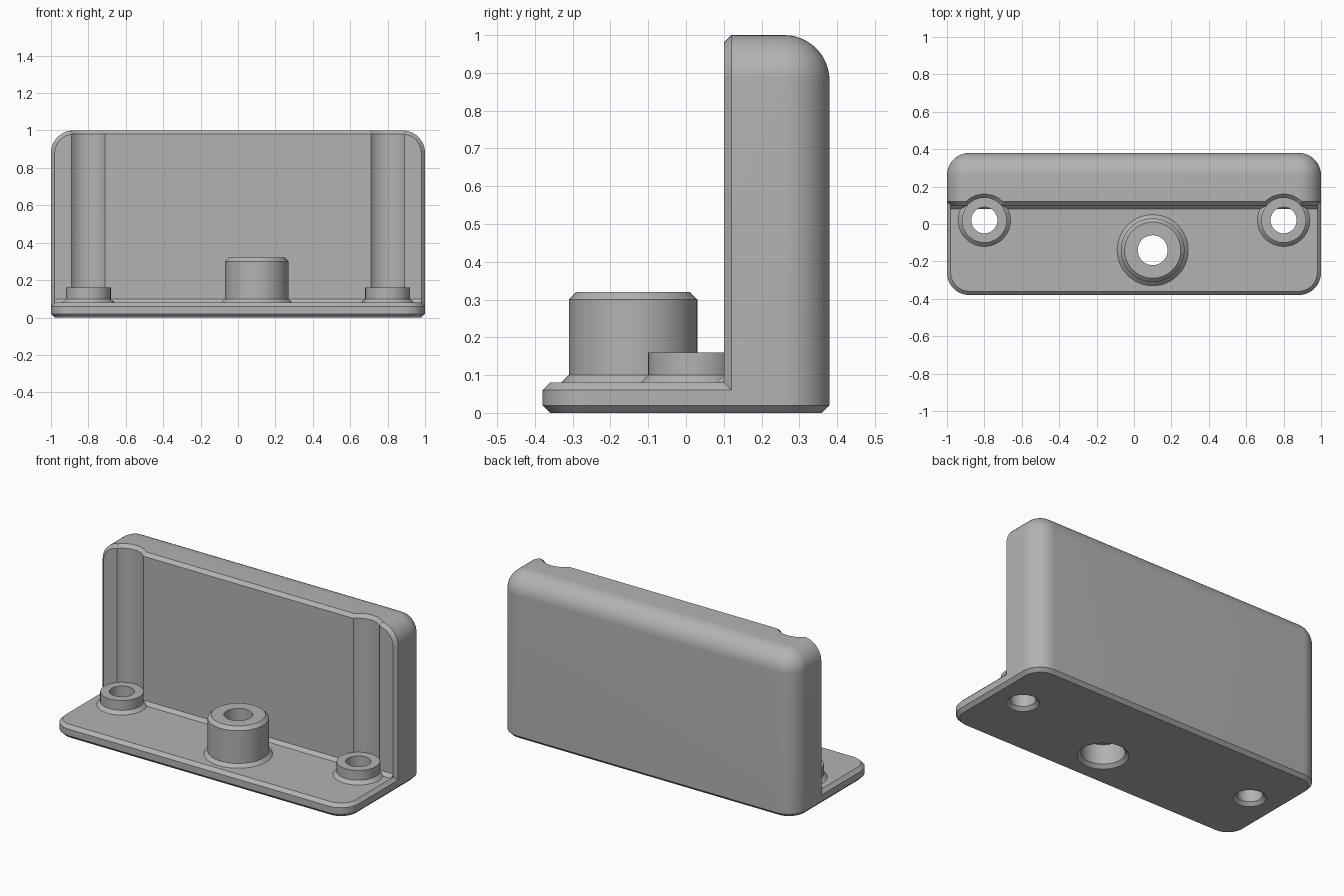
import bpy, bmesh, math

cube = bpy.data.objects.get("Cube")
if cube:
    bpy.data.objects.remove(cube)

grey = bpy.data.materials.new("plain grey")
grey.use_nodes = True
COLOUR = (0.45, 0.45, 0.45, 1)
grey.diffuse_color = COLOUR
grey.node_tree.nodes["Principled BSDF"].inputs["Base Color"].default_value = COLOUR

R, BEV = 0.12, 0.02          # corner radius and chamfer size
QUARTER = [math.radians(90 * i / 12) for i in range(13)]


def finish(name, bm):
    bmesh.ops.remove_doubles(bm, verts=bm.verts, dist=1e-5)
    bmesh.ops.recalc_face_normals(bm, faces=bm.faces)
    mesh = bpy.data.meshes.new(name)
    bm.to_mesh(mesh)
    bm.free()
    mesh.materials.append(grey)
    ob = bpy.data.objects.new(name, mesh)
    bpy.context.collection.objects.link(ob)
    return ob


def loft(name, loops, closed=False):
    """Skin a list of point loops; cap the ends, or join last to first."""
    bm = bmesh.new()
    rings = [[bm.verts.new(p) for p in loop] for loop in loops]
    pairs = list(zip(rings, rings[1:]))
    if closed:
        pairs.append((rings[-1], rings[0]))
    else:
        bm.faces.new(rings[0])
        bm.faces.new(rings[-1])
    n = len(rings[0])
    for a, b in pairs:
        for i in range(n):
            j = (i + 1) % n
            bm.faces.new((a[i], a[j], b[j], b[i]))
    return finish(name, bm)


def lathe(name, x, y, profile, closed=False):
    """Turn a list of (radius, z) points about a vertical axis."""
    turns = [math.tau * i / 64 for i in range(64)]
    return loft(name, [[(x + r * math.cos(t), y + r * math.sin(t), z) for t in turns]
                       for r, z in profile], closed)


def select(ob):
    bpy.ops.object.select_all(action='DESELECT')
    ob.select_set(True)
    bpy.context.view_layer.objects.active = ob


def cut(ob, cutter):
    select(ob)
    mod = ob.modifiers.new("cut", 'BOOLEAN')
    mod.operation, mod.solver, mod.object = 'DIFFERENCE', 'EXACT', cutter
    bpy.ops.object.modifier_apply(modifier=mod.name)
    bpy.data.objects.remove(cutter)


def plate_loop(inset, z):
    r = R - inset
    pts = []
    for k, (sx, sy) in enumerate([(1, 1), (-1, 1), (-1, -1), (1, -1)]):
        for a in QUARTER:
            t = a + k * math.pi / 2
            pts.append((sx * (1 - R) + r * math.cos(t), sy * (0.38 - R) + r * math.sin(t), z))
    return pts


def block_loop(inset, y):
    r, c = R - inset, 1 - R
    right = [(c + r * math.cos(a), y, c + r * math.sin(a)) for a in QUARTER]
    left = [(-x, y, z) for x, y, z in reversed(right)]
    return [(1 - inset, y, 0.06)] + right + left + [(inset - 1, y, 0.06)]


# Base plate, chamfered above and below
base_plate = loft("base_plate", [plate_loop(BEV, 0), plate_loop(0, BEV),
                                 plate_loop(0, 0.06), plate_loop(BEV, 0.08)])

# Upright block, chamfered in front and rounded behind
rounding = [block_loop(R * (1 - math.cos(a)), 0.38 - R + R * math.sin(a)) for a in QUARTER]
upright_block = loft("upright_block", [block_loop(BEV, 0.10), block_loop(0, 0.12)] + rounding)

# Sloped strip where block meets plate
corner_strip = loft("corner_strip", [[(x, 0.08, 0.08), (x, 0.11, 0.08), (x, 0.11, 0.11)]
                                     for x in (-0.98, 0.98)])

# Screw bosses, holes and driver channels
parts = [base_plate, upright_block, corner_strip]
for side, x in (("left", 0.8), ("right", -0.8)):
    cut(upright_block, lathe("channel_cutter", x, 0.02,
                             [(0.12, 0.03), (0.12, 0.98), (0.16, 1.02)]))
    cut(base_plate, lathe("hole_cutter", x, 0.02,
                          [(0.11, -0.02), (0.07, 0.02), (0.07, 0.2)]))
    parts.append(lathe(side + "_screw_boss", x, 0.02,
                       [(0.07, 0.08), (0.14, 0.08), (0.12, 0.10), (0.12, 0.16), (0.07, 0.16)], True))

# Tall middle boss with a wide recess from below
cut(base_plate, lathe("recess_cutter", 0.1, -0.14, [(0.16, -0.02), (0.12, 0.02), (0.12, 0.2)]))
parts.append(lathe("middle_boss", 0.1, -0.14,
                   [(0.12, 0.08), (0.19, 0.08), (0.17, 0.10), (0.17, 0.30), (0.15, 0.32),
                    (0.08, 0.32), (0.08, 0.14), (0.12, 0.14)], True))

for ob in parts:
    select(ob)
    bpy.ops.object.shade_smooth_by_angle(angle=math.radians(25))
